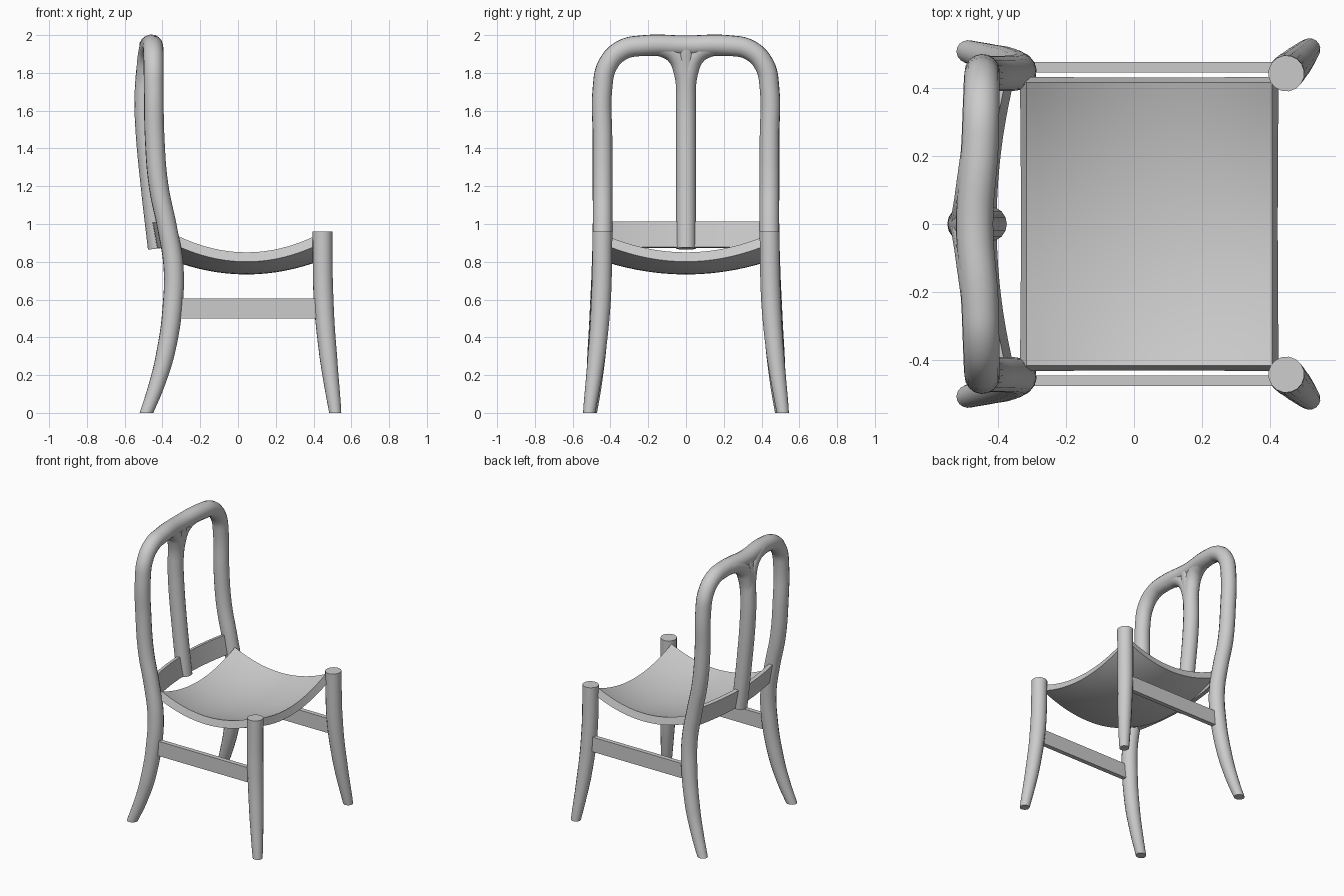
import bpy, bmesh, math

if "Cube" in bpy.data.objects:
    bpy.data.objects.remove(bpy.data.objects["Cube"])


def add_object(name, bm):
    bmesh.ops.recalc_face_normals(bm, faces=bm.faces[:])
    mesh = bpy.data.meshes.new(name)
    bm.to_mesh(mesh)
    bm.free()
    ob = bpy.data.objects.new(name, mesh)
    bpy.context.collection.objects.link(ob)
    return ob


def tube(name, pts):
    """Tapered round bar through (x, y, z, radius), cut flat at the floor."""
    cu = bpy.data.curves.new(name + "_path", 'CURVE')
    cu.dimensions = '3D'
    cu.bevel_depth = 1.0
    cu.bevel_resolution = 6
    cu.resolution_u = 6
    sp = cu.splines.new('BEZIER')
    sp.bezier_points.add(len(pts) - 1)
    for bp, (x, y, z, r) in zip(sp.bezier_points, pts):
        bp.co = (x, y, z)
        bp.radius = r
        bp.handle_left_type = bp.handle_right_type = 'AUTO'
    tmp = bpy.data.objects.new(name + "_path", cu)
    bpy.context.collection.objects.link(tmp)
    dg = bpy.context.evaluated_depsgraph_get()
    mesh = bpy.data.meshes.new_from_object(tmp.evaluated_get(dg))
    bm = bmesh.new()
    bm.from_mesh(mesh)
    bpy.data.objects.remove(tmp)
    bpy.data.curves.remove(cu)
    bpy.data.meshes.remove(mesh)
    bmesh.ops.bisect_plane(bm, geom=bm.verts[:] + bm.edges[:] + bm.faces[:],
                           plane_co=(0, 0, 0), plane_no=(0, 0, 1), clear_inner=True)
    bmesh.ops.holes_fill(bm, edges=bm.edges[:], sides=0)
    return add_object(name, bm)


def sheet(name, func, nu, nv, thickness, offset):
    """Curved panel: func(u, v) for u, v in -1..1, thickened."""
    bm = bmesh.new()
    g = [[bm.verts.new(func(2 * i / nu - 1, 2 * j / nv - 1)) for j in range(nv + 1)]
         for i in range(nu + 1)]
    for i in range(nu):
        for j in range(nv):
            bm.faces.new((g[i][j], g[i + 1][j], g[i + 1][j + 1], g[i][j + 1]))
    ob = add_object(name, bm)
    if ob.data.polygons[0].normal.z < 0:
        ob.data.flip_normals()
    so = ob.modifiers.new("thickness", 'SOLIDIFY')
    so.thickness = thickness
    so.offset = offset
    return ob


# Back legs and hoop in one continuous bar
half = [(-.493, .508, -.02, .033), (-.43, .488, .15, .042), (-.383, .473, .32, .049),
        (-.345, .455, .58, .053), (-.342, .446, .78, .053), (-.375, .442, .98, .052),
        (-.420, .442, 1.2, .052), (-.441, .442, 1.45, .052), (-.446, .442, 1.72, .052),
        (-.447, .416, 1.84, .053), (-.449, .34, 1.92, .054), (-.453, .22, 1.945, .055)]
tube("back_frame", half + [(-.468, 0, 1.943, .055)]
     + [(x, -y, z, r) for x, y, z, r in reversed(half)])

# Centre spindle
tube("back_spindle", [(-.425, 0, .87, .052), (-.463, 0, 1.2, .052), (-.490, 0, 1.5, .053),
                      (-.495, 0, 1.65, .053), (-.487, 0, 1.8, .053), (-.468, 0, 1.935, .053)])

for s, side in ((-1, "right"), (1, "left")):
    # Curved branches blending the spindle into the top rail
    tube("spindle_branch_" + side,
         [(-.494, 0, 1.68, .05), (-.487, s * .012, 1.80, .052), (-.478, s * .05, 1.892, .053),
          (-.467, s * .12, 1.937, .054), (-.453, s * .22, 1.945, .054)])
    # Front legs
    tube("front_leg_" + side,
         [(.447, s * .442, .96, .053), (.453, s * .450, .6, .053),
          (.478, s * .474, .3, .047), (.515, s * .513, 0, .032), (.518, s * .516, -.03, .031)])
    # Side stretchers
    bm = bmesh.new()
    bmesh.ops.create_cube(bm, size=1)
    bmesh.ops.scale(bm, vec=(.78, .032, .105), verts=bm.verts)
    bmesh.ops.translate(bm, vec=(.055, s * .46, .5525), verts=bm.verts)
    add_object("side_stretcher_" + side, bm)

# Dished seat
sheet("seat", lambda u, v: (.045 + .36 * u, .415 * v,
                            .785 + .065 * u * u + .065 * v * v + .02 * u * u * v * v),
      20, 20, .052, -1)

# Bowed, leaning back slat
sheet("back_slat", lambda u, v: (-.428 + .053 * u * u - .012 * v, .43 * u, .943 + .067 * v),
      20, 1, .026, 0)

# Smooth shading with crisp edges, solidify applied first
bpy.ops.object.select_all(action='SELECT')
bpy.context.view_layer.objects.active = bpy.data.objects["seat"]
bpy.ops.object.convert(target='MESH')
bpy.ops.object.shade_smooth_by_angle(angle=math.radians(35))
